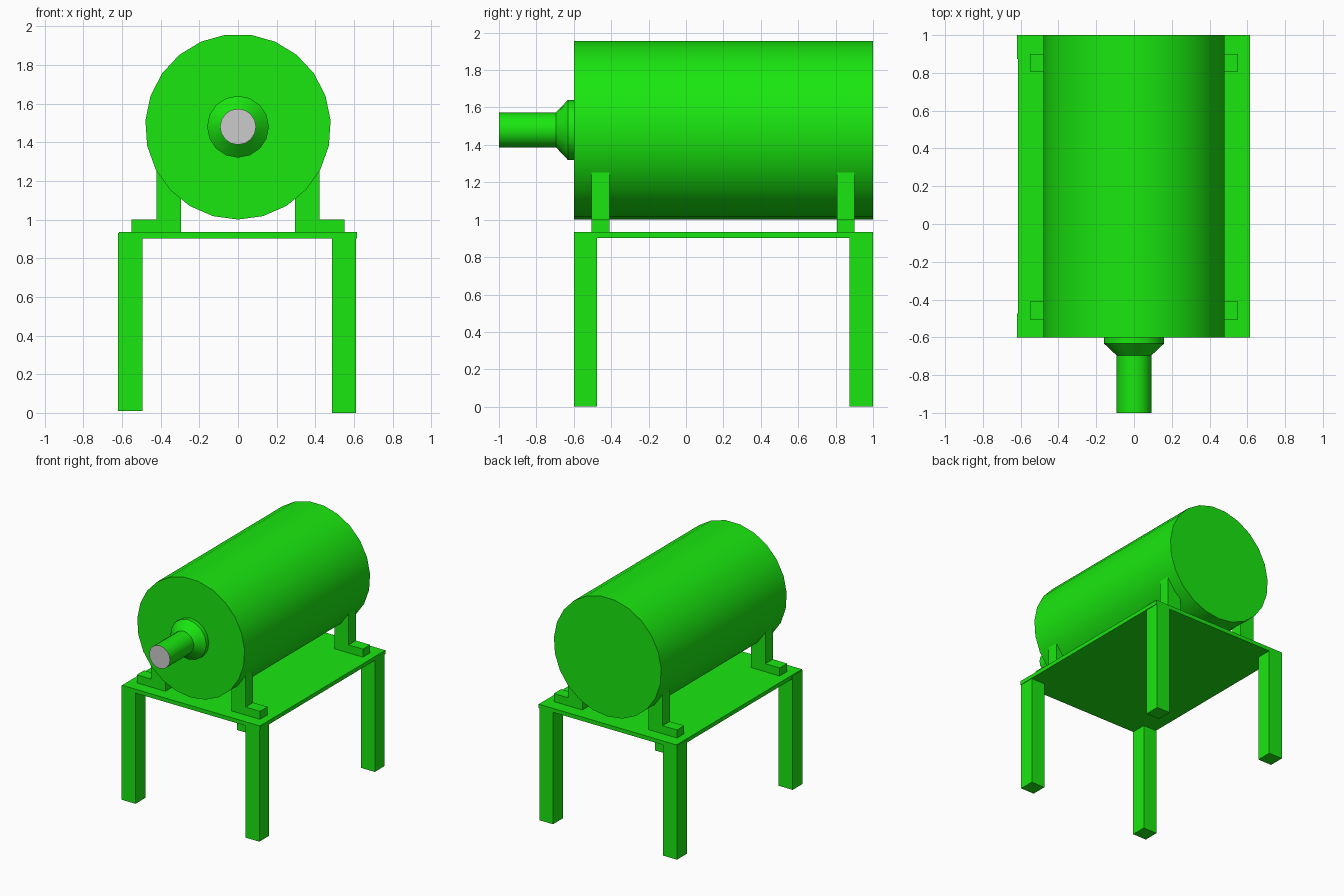
import bpy, bmesh
from math import sin, cos, tau, radians

if "Cube" in bpy.data.objects:
    bpy.data.objects.remove(bpy.data.objects["Cube"])

GREEN = bpy.data.materials.new("green_paint")
GREEN.diffuse_color = (0.01, 0.8, 0.005, 1)
GREEN.use_nodes = True
GREEN.node_tree.nodes["Principled BSDF"].inputs["Base Color"].default_value = GREEN.diffuse_color
AXIS_Z = 1.48


def finish(name, bm, mat=GREEN, smooth=False):
    bmesh.ops.recalc_face_normals(bm, faces=bm.faces)
    mesh = bpy.data.meshes.new(name)
    bm.to_mesh(mesh)
    bm.free()
    ob = bpy.data.objects.new(name, mesh)
    bpy.context.collection.objects.link(ob)
    if mat:
        mesh.materials.append(mat)
    if smooth:
        bpy.ops.object.select_all(action='DESELECT')
        ob.select_set(True)
        bpy.context.view_layer.objects.active = ob
        bpy.ops.object.shade_smooth_by_angle(angle=radians(30))
    return ob


def prism(name, profile, y0, y1):
    """Extrude an x-z outline along y."""
    bm = bmesh.new()
    face = bm.faces.new([bm.verts.new((x, y0, z)) for x, z in profile])
    ext = bmesh.ops.extrude_face_region(bm, geom=[face])
    verts = [v for v in ext["geom"] if isinstance(v, bmesh.types.BMVert)]
    bmesh.ops.translate(bm, verts=verts, vec=(0, y1 - y0, 0))
    return finish(name, bm)


def box(name, x0, x1, y0, y1, z0, z1):
    return prism(name, [(x0, z0), (x1, z0), (x1, z1), (x0, z1)], y0, y1)


def ring(bm, y, r, n):
    # The first vertex sits at the bottom
    return [bm.verts.new((r * sin(tau * i / n), y, AXIS_Z - r * cos(tau * i / n)))
            for i in range(n)]


def lathe(name, stations, n, cap_front=True):
    """Sweep (y, radius) stations around the drum axis."""
    bm = bmesh.new()
    rings = [ring(bm, y, r, n) for y, r in stations]
    for a, b in zip(rings, rings[1:]):
        for i in range(n):
            j = (i + 1) % n
            bm.faces.new((a[i], a[j], b[j], b[i]))
    if cap_front:
        bm.faces.new(rings[0])
    bm.faces.new(rings[-1])
    return finish(name, bm, smooth=True)


# Motor drum
lathe("drum", [(-0.6, 0.48), (1.0, 0.48)], 23)

# Shaft with tapered collar, and its bare grey end
lathe("shaft", [(-1.0, 0.093), (-0.695, 0.093), (-0.632, 0.16), (-0.6, 0.16)],
      16, cap_front=False)
end = bmesh.new()
end.faces.new(ring(end, -1.0, 0.093, 16))
shaft_end = finish("shaft_end", end, mat=None)
if shaft_end.data.polygons[0].normal.y > 0:
    shaft_end.data.flip_normals()

# Table top
box("table_top", -0.615, 0.615, -0.6, 1.0, 0.903, 0.935)

# Legs: the left pair sits slightly outward and higher
for end_name, y0, y1 in (("front", -0.6, -0.475), ("back", 0.873, 1.0)):
    box(end_name + "_left_leg", -0.62, -0.495, y0, y1, 0.01, 0.93)
    box(end_name + "_right_leg", 0.487, 0.61, y0, y1, 0.0, 0.93)

# Mounting brackets: post cut to the drum's curve, with an outward foot
BRACKET = [(0.295, 0.935), (0.55, 0.935), (0.55, 1.0), (0.422, 1.0),
           (0.422, 1.255), (0.351, 1.155), (0.295, 1.11)]
for end_name, y0, y1 in (("front", -0.505, -0.41), ("back", 0.808, 0.9)):
    for side, s in (("left", -1), ("right", 1)):
        prism(f"{end_name}_{side}_bracket", [(s * x, z) for x, z in BRACKET], y0, y1)
